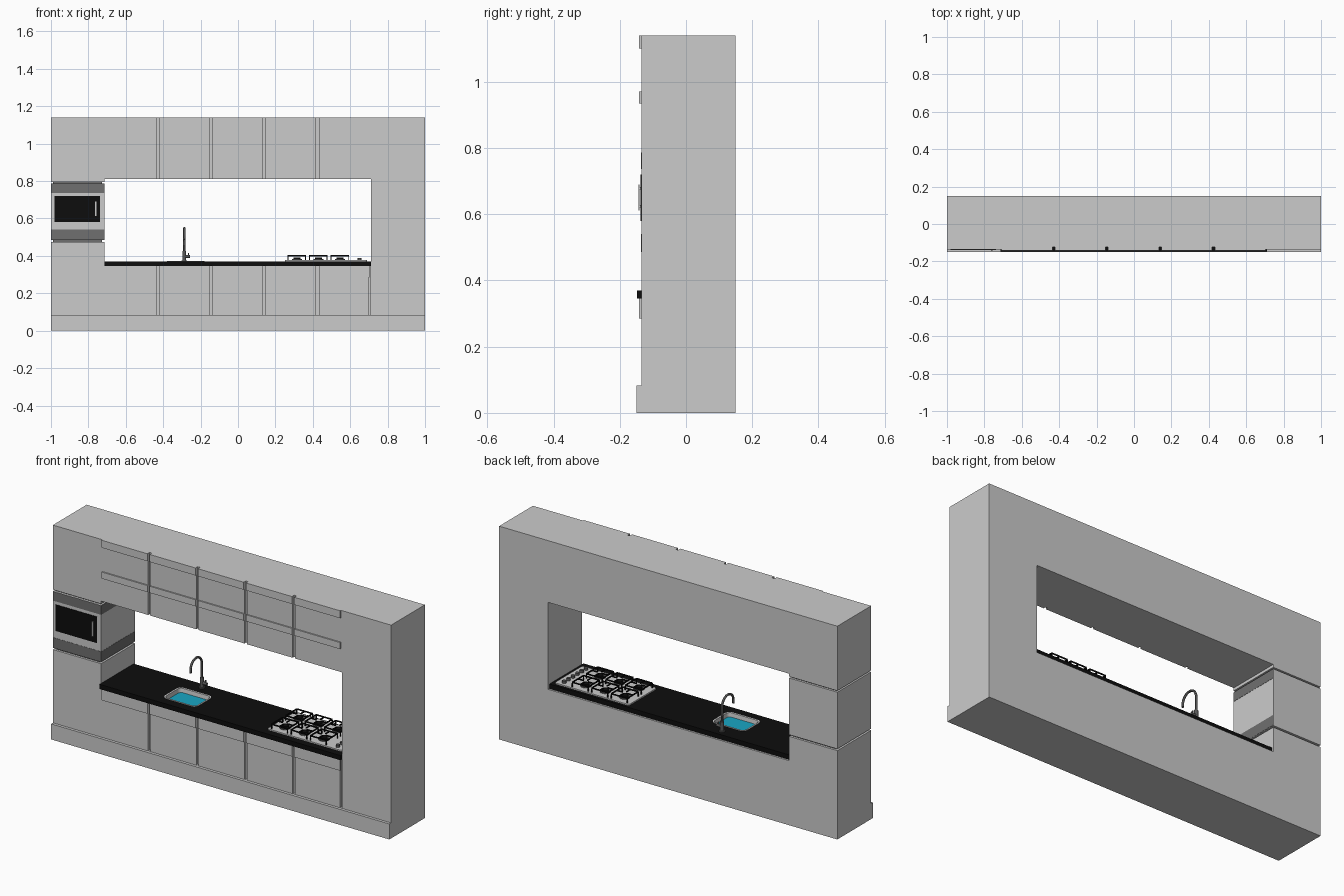
import bpy, bmesh, math
from mathutils import Matrix, Vector

if "Cube" in bpy.data.objects:
    bpy.data.objects.remove(bpy.data.objects["Cube"])


def material(name, r, g, b):
    m = bpy.data.materials.new(name)
    m.diffuse_color = (r, g, b, 1)
    m.use_nodes = True
    m.node_tree.nodes["Principled BSDF"].inputs["Base Color"].default_value = m.diffuse_color
    return m


BLACK = material("black", .004, .004, .004)
DARK = material("dark_grey", .16, .16, .16)
STEEL = material("steel", .1, .1, .1)
BLUE = material("water_blue", .01, .38, .55)


def finish(name, bm, mat=None, smooth=False):
    bmesh.ops.recalc_face_normals(bm, faces=bm.faces)
    me = bpy.data.meshes.new(name)
    bm.to_mesh(me)
    bm.free()
    ob = bpy.data.objects.new(name, me)
    bpy.context.collection.objects.link(ob)
    if mat:
        me.materials.append(mat)
    if smooth:
        bpy.ops.object.select_all(action='DESELECT')
        ob.select_set(True)
        bpy.context.view_layer.objects.active = ob
        bpy.ops.object.shade_smooth_by_angle()
    return ob


def add_box(bm, x0, x1, y0, y1, z0, z1):
    c = ((x0 + x1) / 2, (y0 + y1) / 2, (z0 + z1) / 2)
    bmesh.ops.create_cube(bm, size=1, matrix=Matrix.Translation(c) @ Matrix.Diagonal((x1 - x0, y1 - y0, z1 - z0, 1)))


def boxes(name, items, mat=None):
    bm = bmesh.new()
    for b in items:
        add_box(bm, *b)
    return finish(name, bm, mat)


def add_cyl(bm, x, y, z0, z1, r, n=20):
    bmesh.ops.create_cone(bm, cap_ends=True, segments=n, radius1=r, radius2=r, depth=z1 - z0,
                          matrix=Matrix.Translation((x, y, (z0 + z1) / 2)))


def loft(name, rings, mat=None, caps=False, smooth=False):
    bm = bmesh.new()
    vs = [[bm.verts.new(p) for p in r] for r in rings]
    n = len(vs[0])
    for a, b in zip(vs, vs[1:]):
        for i in range(n):
            bm.faces.new((a[i], a[(i + 1) % n], b[(i + 1) % n], b[i]))
    if caps:
        bm.faces.new(vs[0])
        bm.faces.new(vs[-1])
    return finish(name, bm, mat, smooth)


def rounded(x0, x1, y0, y1, z, r):
    pts = []
    for k, (cx, cy) in enumerate(((x1 - r, y1 - r), (x0 + r, y1 - r), (x0 + r, y0 + r), (x1 - r, y0 + r))):
        for j in range(7):
            a = math.pi / 2 * (k + j / 6)
            pts.append((cx + r * math.cos(a), cy + r * math.sin(a), z))
    return pts


def cut(ob, cutter):
    mod = ob.modifiers.new("cut", 'BOOLEAN')
    mod.operation = 'DIFFERENCE'
    mod.object = cutter
    mod.solver = 'EXACT'
    bpy.context.view_layer.objects.active = ob
    bpy.ops.object.modifier_apply(modifier="cut")
    bpy.data.objects.remove(cutter)


# Cabinet wall: one outline with the pass-through opening and oven niche
outline = [(-1, 0), (1, 0), (1, 1.14), (-1, 1.14), (-1, .795), (-.715, .795), (-.715, .81),
           (.71, .81), (.71, .345), (-.715, .345), (-.715, .475), (-1, .475)]
body = loft("cabinet_wall", [[(x, y, z) for x, z in outline] for y in (-.135, .15)], caps=True)

# Gaps between doors
seams = [-.715 + .285 * i for i in range(6)]
g = .007
gaps = [(x - g, x + g, -.2, -.123, .8, 1.2) for x in seams[1:5]]
gaps += [(x - g, x + g, -.2, -.123, .084, .3449) for x in seams[1:5]]
gaps.append((.698, .709, -.2, -.123, .084, .3449))
cut(body, boxes("gap_cutter", gaps))

boxes("plinth", [(-1, 1, -.15, -.135, 0, .083)])

# Raised grip rails along each row of doors
for name, z0, z1 in (("top_door_rails", 1.1, 1.14), ("middle_door_rails", .935, .97), ("base_door_rails", .285, .345)):
    boxes(name, [(a + g, b - g, -.142, -.135, z0, z1) for a, b in zip(seams, seams[1:])])

# Built-in oven with recessed necks above and below
boxes("oven_body", [(-1, -.715, -.135, .15, .484, .787)])
boxes("oven_necks", [(-.988, -.727, -.123, .138, .475, .484), (-.988, -.727, -.123, .138, .787, .795)], DARK)
boxes("oven_bands", [(-.999, -.714, -.136, .149, .486, .54), (-.999, -.714, -.136, .149, .737, .786)], DARK)
boxes("oven_glass", [(-.982, -.738, -.138, -.134, .58, .72)], BLACK)
boxes("oven_handle", [(-.765, -.756, -.144, -.14, .612, .69), (-.763, -.758, -.141, -.137, .62, .628),
                      (-.763, -.758, -.141, -.137, .674, .682)])

# Countertop with sink hole
counter = boxes("countertop", [(-.715, .71, -.148, .14, .345, .37)], BLACK)
S = (-.38, -.18, -.10, .05)


def sink_ring(d, z):
    return rounded(S[0] + d, S[1] - d, S[2] + d, S[3] - d, z, .028 - d)


cut(counter, loft("sink_cutter", [sink_ring(.002, .3), sink_ring(.002, .4)], caps=True))
loft("sink_rim", [sink_ring(0, .37), sink_ring(0, .372), sink_ring(.008, .372), sink_ring(.011, .346)])
loft("sink_water", [sink_ring(.01, .346), sink_ring(.01, .35)], BLUE, caps=True)

# Tap: base, side lever and swept gooseneck
fx, fy, R = -.287, .105, .048
bm = bmesh.new()
add_cyl(bm, fx, fy, .37, .376, .015)
add_cyl(bm, fx, fy, .376, .425, .010)
bmesh.ops.create_cone(bm, cap_ends=True, segments=16, radius1=.008, radius2=.008, depth=.03,
                      matrix=Matrix.Translation((fx + .015, fy, .397)) @ Matrix.Rotation(math.pi / 2, 4, 'Y'))
add_box(bm, fx + .019, fx + .025, fy - .004, fy + .004, .397, .415)
finish("tap_base", bm, STEEL, True)
path = [(fy, .42, 0)]
for i in range(15):
    a = math.pi * i / 14
    path.append((fy - R + R * math.cos(a), .50 + R * math.sin(a), a))
path.append((fy - 2 * R, .485, math.pi))
rings = []
for y, z, a in path:
    out = Vector((0, math.cos(a), math.sin(a)))
    rings.append([Vector((fx, y, z)) + .006 * (math.cos(t) * out + math.sin(t) * Vector((1, 0, 0)))
                  for t in [2 * math.pi * k / 12 for k in range(12)]])
loft("tap_spout", rings, STEEL, caps=True, smooth=True)

# Hob plate, burners, pan supports and knobs
loft("hob_plate", [rounded(.25, .69, -.11, .125, z, .012) for z in (.37, .377)], caps=True)
cups, caps, grates = bmesh.new(), bmesh.new(), []
for x in (.315, .43, .545):
    for y in (-.052, .067):
        add_cyl(cups, x, y, .377, .383, .027)
        add_cyl(caps, x, y, .383, .391, .018)
        h, t, za, zb = .047, .0025, .398, .404
        for s in (-1, 1):
            grates += [(x - h, x + h, y + s * h - t, y + s * h + t, za, zb),
                       (x + s * h - t, x + s * h + t, y - h, y + h, za, zb),
                       (x + s * .03 - .017, x + s * .03 + .017, y - t, y + t, za, zb),
                       (x - t, x + t, y + s * .03 - .017, y + s * .03 + .017, za, zb)]
            for v in (-1, 1):
                grates.append((x + s * h - t, x + s * h + t, y + v * h - t, y + v * h + t, .377, za))
finish("burner_cups", cups, STEEL, True)
finish("burner_caps", caps, BLACK, True)
boxes("pan_supports", grates, BLACK)
knobs = bmesh.new()
for i in range(6):
    add_cyl(knobs, .65, -.085 + .037 * i, .377, .39, .01, 16)
finish("hob_knobs", knobs, STEEL, True)
